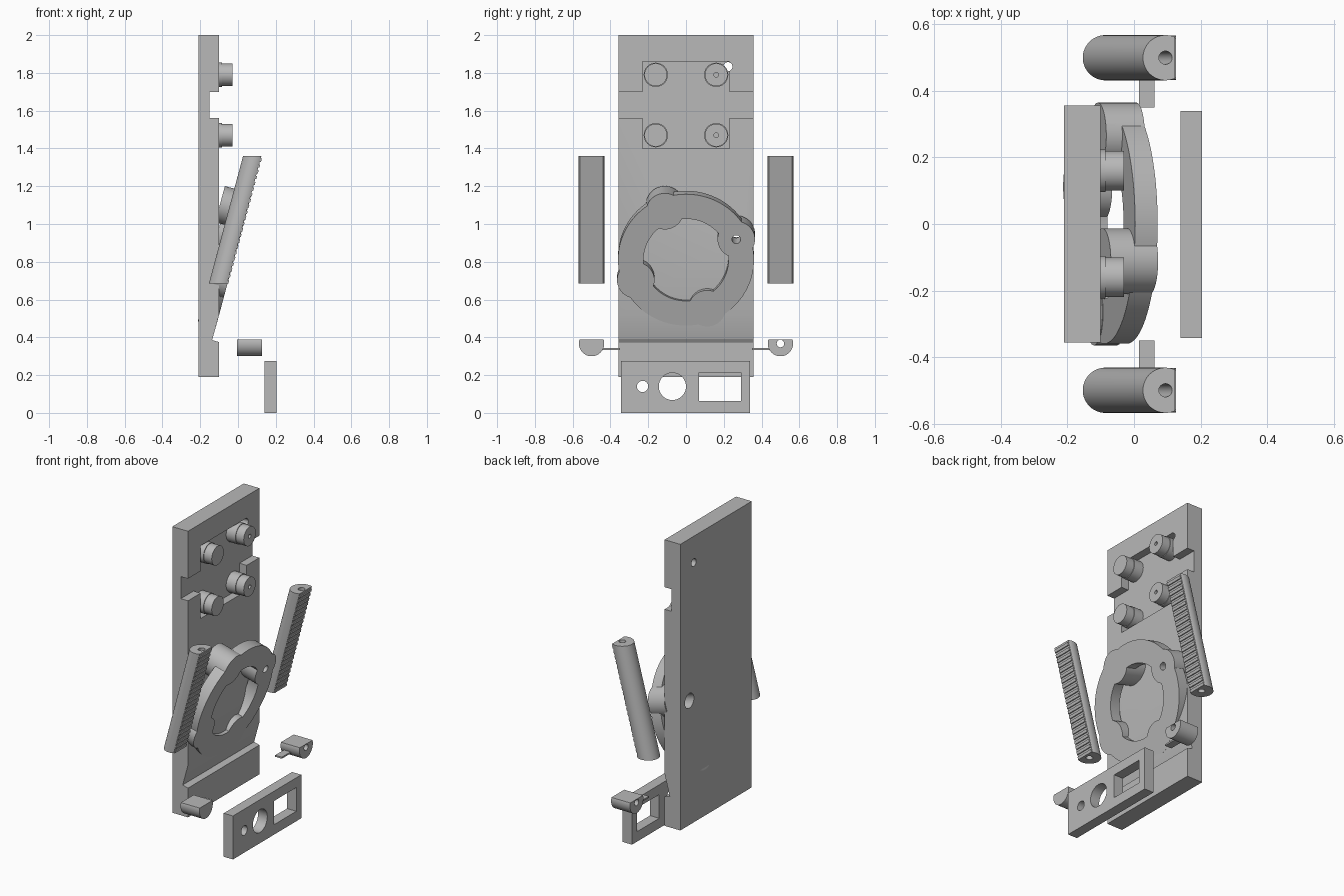
import bpy, bmesh
from math import sin, cos, tan, pi, acos, radians
from mathutils import Matrix

default = bpy.data.objects.get("Cube")
if default:
    bpy.data.objects.remove(default, do_unlink=True)

grey = bpy.data.materials.new("plastic grey")
grey.use_nodes = True
COLOUR = (0.48, 0.48, 0.48, 1)
grey.diffuse_color = COLOUR
grey.node_tree.nodes["Principled BSDF"].inputs["Base Color"].default_value = COLOUR

TILT = radians(15)


def frame(x_axis, y_axis, z_axis, origin):
    m = Matrix((x_axis, y_axis, z_axis)).transposed().to_4x4()
    m.translation = origin
    return m


def facing(x, y=0, z=0):
    """Frame drawn in the y-z plane and extruded along +x."""
    return frame((0, 1, 0), (0, 0, 1), (1, 0, 0), (x, y, z))


def circle(r, cx=0, cy=0, n=48):
    return [(cx + r * cos(2 * pi * i / n), cy + r * sin(2 * pi * i / n)) for i in range(n)]


def rect(x0, x1, y0, y1):
    return [(x0, y0), (x1, y0), (x1, y1), (x0, y1)]


def d_shape(r, flat, turn=0, n=40):
    a = acos(flat / r)
    steps = [a + (2 * pi - 2 * a) * i / n + turn for i in range(n + 1)]
    return [(r * cos(t), r * sin(t)) for t in steps]


def prism(name, points, z0, z1, matrix):
    bm = bmesh.new()
    face = bm.faces.new([bm.verts.new((x, y, z0)) for x, y in points])
    ext = bmesh.ops.extrude_face_region(bm, geom=[face])
    moved = [v for v in ext["geom"] if isinstance(v, bmesh.types.BMVert)]
    bmesh.ops.translate(bm, verts=moved, vec=(0, 0, z1 - z0))
    bm.transform(matrix)
    bmesh.ops.recalc_face_normals(bm, faces=bm.faces)
    mesh = bpy.data.meshes.new(name)
    bm.to_mesh(mesh)
    bm.free()
    mesh.materials.append(grey)
    ob = bpy.data.objects.new(name, mesh)
    bpy.context.collection.objects.link(ob)
    return ob


def activate(ob):
    bpy.ops.object.select_all(action="DESELECT")
    ob.select_set(True)
    bpy.context.view_layer.objects.active = ob


def combine(ob, tool, operation="DIFFERENCE"):
    activate(ob)
    mod = ob.modifiers.new("cut", "BOOLEAN")
    mod.operation, mod.solver, mod.object = operation, "EXACT", tool
    bpy.ops.object.modifier_apply(modifier=mod.name)
    bpy.data.objects.remove(tool, do_unlink=True)


def cut(ob, points, z0, z1, matrix):
    combine(ob, prism("cutter", points, z0, z1, matrix))


def smooth(ob):
    activate(ob)
    bpy.ops.object.shade_smooth_by_angle(angle=radians(30))


# Back plate: side profile extruded across y, with a sloped seat near the foot
side = frame((1, 0, 0), (0, 0, 1), (0, -1, 0), (0, 0, 0))
profile = [(-.21, .19), (-.10, .19), (-.10, .375), (-.137, .385),
           (-.10, .52), (-.10, 2), (-.21, 2)]
plate = prism("back_plate", profile, -.357, .357, side)

# Board pocket with its side channels, and two small through holes
yz = facing(0)
pocket = [(-.23, 1.40), (.23, 1.40), (.23, 1.56), (.5, 1.56), (.5, 1.70), (.23, 1.70),
          (.23, 1.86), (-.23, 1.86), (-.23, 1.70), (-.5, 1.70), (-.5, 1.56), (-.23, 1.56)]
cut(plate, pocket, -.15, 0, yz)
for s in (-1, 1):
    cut(plate, circle(.024, s * .222, 1.833), -.3, 0, yz)

# Stepped standoffs with screw holes
for z in (1.47, 1.79):
    for y in (-.16, .16):
        post = prism("standoff", circle(.064), -.155, -.085, facing(0, y, z))
        combine(post, prism("tip", circle(.06), -.1, -.03, facing(0, y, z)), "UNION")
        cut(post, circle(.012), -.12, .1, facing(0, y, z))
        smooth(post)

# Tilted mounting ring: bored disc with four bolt bosses
ring_frame = frame((0, 1, 0), (sin(TILT), 0, cos(TILT)), (cos(TILT), 0, -sin(TILT)),
                   (-.022, 0, .81))
ring = prism("mounting_ring", circle(.36, n=96), -.07, 0, ring_frame)
cut(ring, circle(.225, n=72), -.2, .1, ring_frame)
bosses = [(-.112, .266, .147), (.266, .112, .12), (-.266, -.112, .072), (.112, -.266, .1)]
for u, v, length in bosses:
    combine(ring, prism("boss", circle(.099, u, v), -length, 0, ring_frame), "UNION")
for u, v, length in bosses:
    cut(ring, circle(.023, u, v), -.4, .1, ring_frame)
    cut(plate, circle(.045, u, v), -.5, -.1, ring_frame)
smooth(ring)
smooth(plate)

for s, label in ((1, "left"), (-1, "right")):
    # Leaning half-round arm with level ends and a ribbed flat face
    lean = frame((1, 0, 0), (0, 1, 0), (tan(TILT), 0, 1), (-.086, s * .5, .685))
    arm = prism(label + "_arm", d_shape(.068, .029), 0, .675, lean)
    cut(arm, circle(.02, n=24), -.1, .8, lean)
    smooth(arm)
    count = 22
    pitch = .675 / count
    for i in range(count):
        prism(label + "_arm_rib", rect(.025, .035, -.059, .059),
              i * pitch, (i + .55) * pitch, lean)

    # Half-round clip with a thin tab pointing inward
    spot = facing(0, s * .5, .367)
    clip = prism(label + "_clip", d_shape(.067, .021, pi / 2), -.005, .127, spot)
    cut(clip, circle(.02, n=24), -.1, .3, spot)
    smooth(clip)
    tab = sorted((s * .35, s * .445))
    prism(label + "_clip_tab", rect(tab[0], tab[1], .334, .344), .015, .062, yz)

# Front panel with two round openings and one rectangular opening
panel = prism("front_panel", rect(-.343, .34, 0, .275), .14, .205, yz)
for opening in (circle(.03, -.23, .14), circle(.072, -.072, .14), rect(.068, .29, .063, .213)):
    cut(panel, opening, 0, .4, yz)
smooth(panel)
